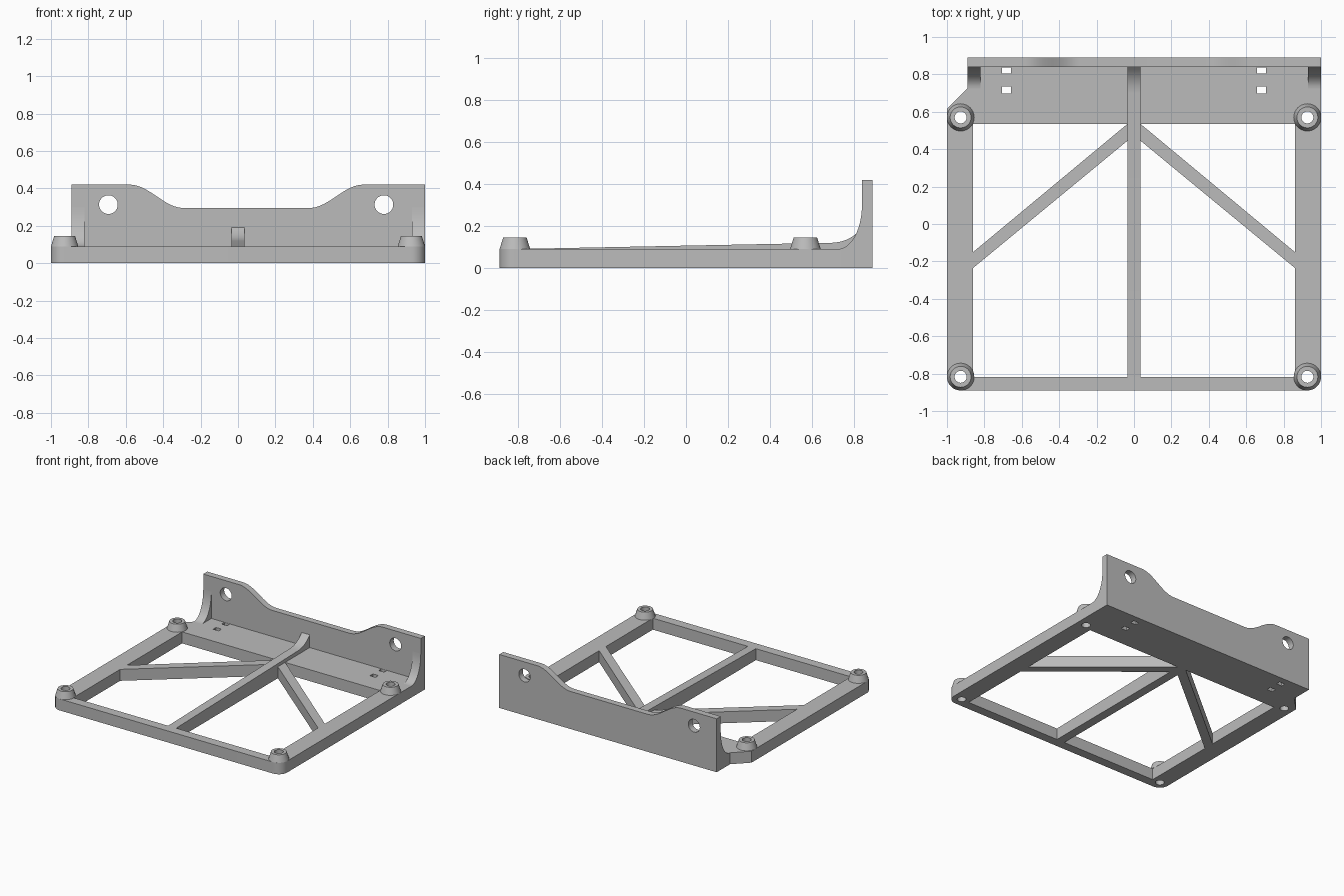
import bpy, bmesh
from math import sin, cos, pi, radians

cube = bpy.data.objects.get("Cube")
if cube:
    bpy.data.objects.remove(cube, do_unlink=True)

# Single grey plastic
GREY = (0.5, 0.5, 0.5, 1.0)
mat = bpy.data.materials.new("grey plastic")
mat.use_nodes = True
mat.diffuse_color = GREY
mat.node_tree.nodes["Principled BSDF"].inputs["Base Color"].default_value = GREY

BASE = 0.09                    # height of the flat frame
WALL_Y, BACK = 0.84, 0.89      # front and back of the upright wall
BOSS_X, BOSS_R, HOLE_R = 0.927, 0.073, 0.032
BOSS_YS = (-0.817, 0.57)


def finish(name, bm):
    bmesh.ops.recalc_face_normals(bm, faces=bm.faces)
    mesh = bpy.data.meshes.new(name)
    bm.to_mesh(mesh)
    bm.free()
    mesh.materials.append(mat)
    obj = bpy.data.objects.new(name, mesh)
    bpy.context.collection.objects.link(obj)
    return obj


def prism(name, pts, axis, lo, hi):
    """Extrude a 2D outline along one axis."""
    place = {"x": lambda a, b, h: (h, a, b),
             "y": lambda a, b, h: (a, h, b),
             "z": lambda a, b, h: (a, b, h)}[axis]
    bm = bmesh.new()
    rings = [[bm.verts.new(place(a, b, h)) for a, b in pts] for h in (lo, hi)]
    for ring in rings:
        bm.faces.new(ring)
    for i in range(len(pts)):
        j = (i + 1) % len(pts)
        bm.faces.new((rings[0][i], rings[0][j], rings[1][j], rings[1][i]))
    return finish(name, bm)


def arc(cx, cy, r, start, end, n=12):
    steps = [radians(start + (end - start) * i / n) for i in range(n + 1)]
    return [(cx + r * cos(t), cy + r * sin(t)) for t in steps]


def circle(cx, cy, r, n=40):
    return arc(cx, cy, r, 0, 360, n)[:-1]


def rect(x0, x1, y0, y1):
    return [(x0, y0), (x1, y0), (x1, y1), (x0, y1)]


def cut(obj, outlines, axis, lo, hi):
    """Subtract extruded outlines, then discard the cutters."""
    bpy.context.view_layer.objects.active = obj
    for pts in outlines:
        cutter = prism("cutter", pts, axis, lo, hi)
        cutter.hide_render = True
        mod = obj.modifiers.new("cut", "BOOLEAN")
        mod.operation = "DIFFERENCE"
        mod.solver = "EXACT"
        mod.object = cutter
        bpy.ops.object.modifier_apply(modifier=mod.name)
        bpy.data.objects.remove(cutter, do_unlink=True)


def smooth(obj):
    obj.data.shade_smooth()
    obj.data.set_sharp_from_angle(angle=radians(30))


# Flat frame: rounded front corners, one chamfered back corner
outline = arc(-BOSS_X, BOSS_YS[0], BOSS_R, 180, 270)
outline += arc(BOSS_X, BOSS_YS[0], BOSS_R, 270, 360)
outline += [(1, WALL_Y), (-0.89, WALL_Y), (-0.89, 0.725), (-1, 0.615)]
frame = prism("base_frame", outline, "z", 0, BASE)

# Openings either side of the spine, leaving diagonal braces
openings = []
for s in (-1, 1):
    openings.append([(s * x, y) for x, y in
                     ((0.035, -0.817), (0.86, -0.817), (0.86, -0.235), (0.035, 0.445))])
    openings.append([(s * x, y) for x, y in
                     ((0.86, -0.15), (0.86, 0.535), (0.035, 0.535))])
    # Cable tie slots in the back plate
    x0, x1 = sorted((s * 0.658, s * 0.706))
    openings.append(rect(x0, x1, 0.698, 0.735))
    openings.append(rect(x0, x1, 0.805, 0.838))
    # Screw holes through the frame
    openings += [circle(s * BOSS_X, y, HOLE_R) for y in BOSS_YS]
cut(frame, openings, "z", -0.1, BASE + 0.1)
smooth(frame)


# Upright back wall with a lowered middle
def s_curve(x0, z0, x1, z1, n=18):
    return [(x0 + (x1 - x0) * i / n,
             z0 + (z1 - z0) * (1 - cos(pi * i / n)) / 2) for i in range(n + 1)]


profile = [(-0.89, 0), (-0.89, 0.42)]
profile += s_curve(-0.58, 0.42, -0.29, 0.295)
profile += s_curve(0.38, 0.295, 0.67, 0.42)
profile += [(1, 0.42), (1, 0)]
wall = prism("back_wall", profile, "y", WALL_Y, BACK)
cut(wall, [circle(x, 0.313, 0.05) for x in (-0.693, 0.78)], "y", 0.7, 1)
smooth(wall)

# Concave gussets at both ends of the wall
curve = [(WALL_Y - 0.115 * cos(t), 0.30 - 0.21 * sin(t))
         for t in (pi / 2 * i / 14 for i in range(15))]
# The ellipse is centred on the open side so the face is hollow
curve = [(0.725 + (WALL_Y - y), z) for y, z in curve]
for name, x0, x1 in (("right_gusset", -0.89, -0.82), ("left_gusset", 0.93, 1)):
    smooth(prism(name, curve + [(WALL_Y, BASE)], "x", x0, x1))

# Rising spine that sweeps up into the wall
sweep = [(0.70 + 0.14 * t, 0.12 + 0.012 * t + 0.058 * t ** 2.5)
         for t in (i / 10 for i in range(11))]
spine = [(-0.817, BASE)] + sweep + [(WALL_Y, BASE)]
smooth(prism("spine_rib", spine, "x", -0.035, 0.035))


# Tapered mounting bosses with through holes
def boss(name, cx, cy, n=40):
    section = ((HOLE_R, BASE), (BOSS_R, BASE), (0.056, 0.145), (HOLE_R, 0.145))
    bm = bmesh.new()
    rings = [[bm.verts.new((x, y, z)) for x, y in circle(cx, cy, r, n)]
             for r, z in section]
    for k in range(4):
        a, b = rings[k], rings[(k + 1) % 4]
        for i in range(n):
            j = (i + 1) % n
            bm.faces.new((a[i], a[j], b[j], b[i]))
    smooth(finish(name, bm))


for side, s in (("left", 1), ("right", -1)):
    for end, y in zip(("front", "back"), BOSS_YS):
        boss(f"{end}_{side}_boss", s * BOSS_X, y)
